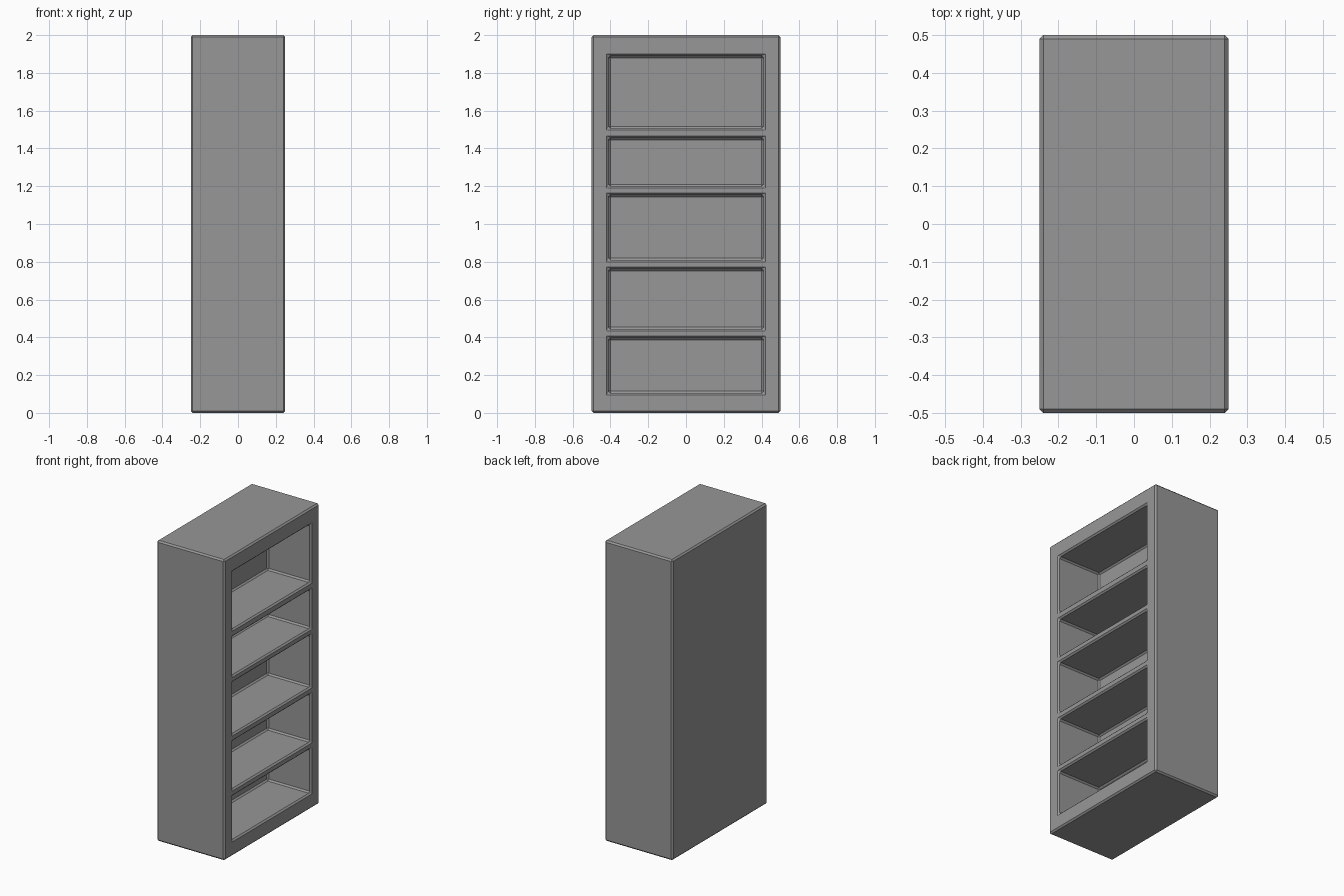
import bpy, bmesh
from mathutils import Matrix, Vector

cube = bpy.data.objects.get("Cube")
if cube:
    bpy.data.objects.remove(cube, do_unlink=True)

WIDTH, DEPTH, HEIGHT = 1.0, 0.5, 2.0
OPENING = 0.41          # half width of the compartments
RECESS = 0.32           # compartment depth
LEVELS = [(0.105, 0.397), (0.444, 0.762), (0.81, 1.154),
          (1.2, 1.456), (1.507, 1.89)]

grey = bpy.data.materials.new("plain grey")
grey.use_nodes = True
colour = (0.31, 0.31, 0.31, 1)
grey.diffuse_color = colour
grey.node_tree.nodes["Principled BSDF"].inputs["Base Color"].default_value = colour

# Solid cabinet block
bm = bmesh.new()
bmesh.ops.create_cube(bm, size=1, matrix=Matrix.Translation((0, 0, HEIGHT / 2))
                      @ Matrix.Diagonal((DEPTH, WIDTH, HEIGHT, 1)))


def open_side():
    bm.normal_update()
    return [f for f in bm.faces if f.normal.x > 0.9]


def cut(point, normal):
    faces = open_side()
    geom = set(faces)
    for f in faces:
        geom.update(f.edges, f.verts)
    bmesh.ops.bisect_plane(bm, geom=list(geom), plane_co=point, plane_no=normal)


# Divide the open side into a frame and compartments
for y in (-OPENING, OPENING):
    cut(Vector((0, y, 0)), Vector((0, 1, 0)))
for level in LEVELS:
    for z in level:
        cut(Vector((0, 0, z)), Vector((0, 0, 1)))


def is_compartment(face):
    c = face.calc_center_median()
    return abs(c.y) < OPENING and any(lo < c.z < hi for lo, hi in LEVELS)


# Push the compartments inward
holes = [f for f in open_side() if is_compartment(f)]
pushed = bmesh.ops.extrude_discrete_faces(bm, faces=holes)["faces"]
bmesh.ops.translate(bm, vec=(-RECESS, 0, 0),
                    verts=list({v for f in pushed for v in f.verts}))

# Merge the flat frame back into clean faces
bmesh.ops.dissolve_limit(bm, angle_limit=0.01, verts=bm.verts[:], edges=bm.edges[:])
bmesh.ops.recalc_face_normals(bm, faces=bm.faces[:])

mesh = bpy.data.meshes.new("bookcase")
bm.to_mesh(mesh)
bm.free()
mesh.materials.append(grey)
bookcase = bpy.data.objects.new("bookcase", mesh)
bpy.context.collection.objects.link(bookcase)

# Narrow chamfer on every edge
bevel = bookcase.modifiers.new("chamfer", "BEVEL")
bevel.width = 0.01
bevel.segments = 1
bevel.limit_method = "ANGLE"
